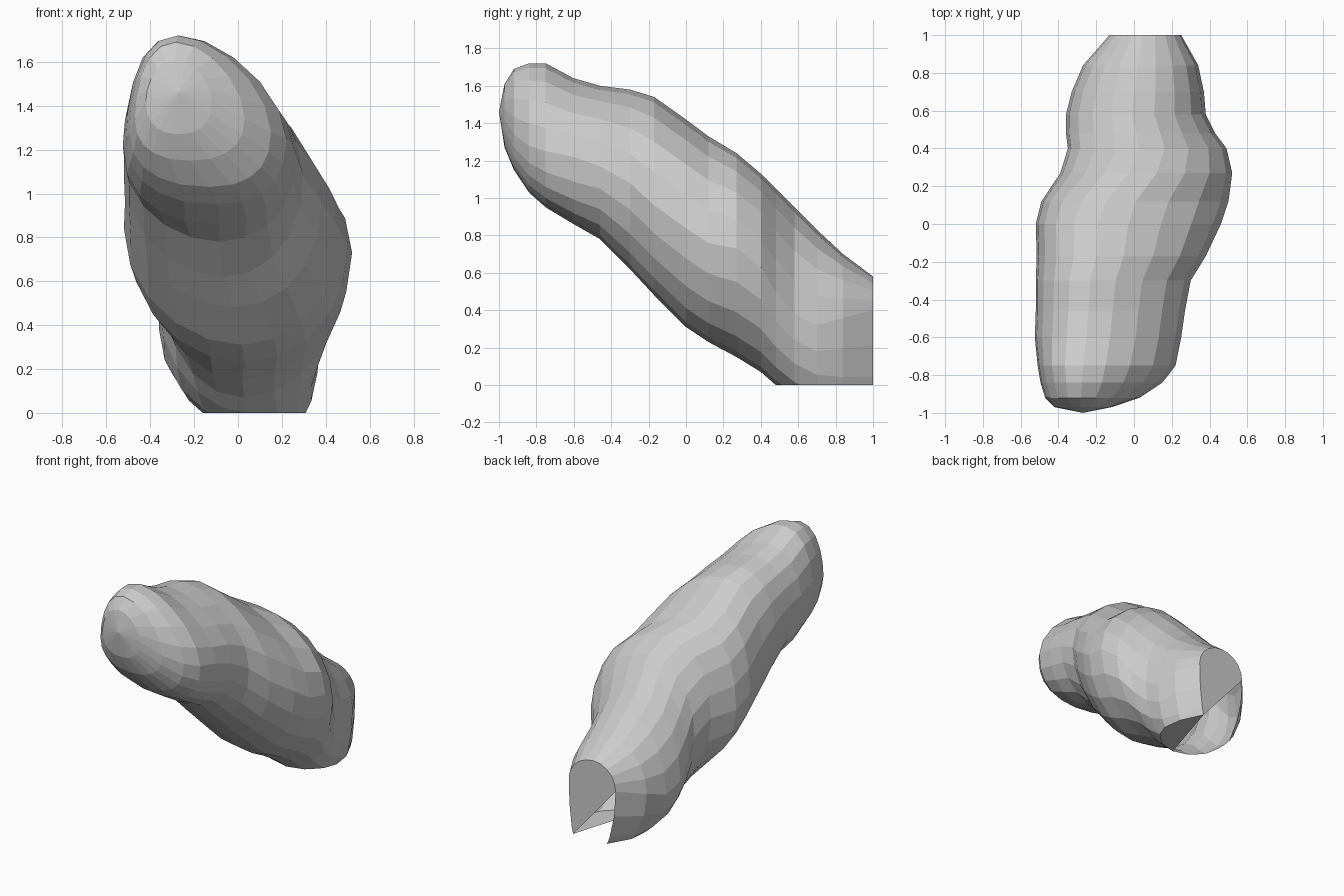
import bpy, bmesh
from math import sin, cos, tau, atan2, copysign

if "Cube" in bpy.data.objects:
    bpy.data.objects.remove(bpy.data.objects["Cube"])

# Stations along the body:
# y, left x, right x, low z, widest z, high z, top lean (left), bottom lean (right)
STATIONS = [
    (-0.97, -0.42, -0.12, 1.27, 1.42, 1.61, 0.1, 0.0),
    (-0.92, -0.47, 0.03, 1.15, 1.34, 1.69, 0.25, 0.0),
    (-0.84, -0.495, 0.15, 1.03, 1.28, 1.72, 0.32, 0.1),
    (-0.75, -0.51, 0.22, 0.95, 1.25, 1.72, 0.35, 0.1),
    (-0.60, -0.525, 0.25, 0.86, 1.22, 1.64, 0.3, 0.1),
    (-0.46, -0.52, 0.27, 0.78, 1.17, 1.60, 0.3, 0.1),
    (-0.30, -0.52, 0.30, 0.62, 1.08, 1.58, 0.3, 0.1),
    (-0.17, -0.515, 0.38, 0.48, 0.96, 1.54, 0.3, 0.1),
    (0.00, -0.52, 0.46, 0.31, 0.84, 1.42, 0.33, 0.1),
    (0.12, -0.49, 0.50, 0.23, 0.76, 1.33, 0.32, 0.05),
    (0.27, -0.39, 0.52, 0.15, 0.73, 1.24, 0.2, -0.1),
    (0.40, -0.35, 0.49, 0.07, 0.63, 1.13, 0.1, -0.1),
    (0.48, -0.36, 0.43, 0.00, 0.50, 1.05, 0.05, 0.05),
    (0.58, -0.36, 0.38, -0.07, 0.38, 0.95, 0.05, 0.2),
    (0.70, -0.33, 0.37, -0.13, 0.32, 0.83, 0.05, 0.3),
    (0.84, -0.27, 0.34, -0.18, 0.36, 0.70, 0.05, 0.25),
    (1.00, -0.13, 0.25, -0.20, 0.40, 0.58, 0.05, 0.2),
]
SIDES = 20


def ring_point(station, i):
    """Egg-shaped cross-section point; the head is boxier below, pointier above."""
    y, xl, xr, zl, zc, zh, top, bottom = station
    a = tau * i / SIDES
    s = sin(a)
    lean, rz = (top, zh - zc) if s > 0 else (bottom, zc - zl)
    c = cos(a + lean * abs(s))
    if y < -0.5:
        p = 1.12 if s > 0 else 0.85
        s = copysign(abs(s) ** p, s)
        if p < 1:
            c = copysign(abs(c) ** p, c)
    return (xl + xr) / 2 + (xr - xl) / 2 * c, y, zc + rz * s


bm = bmesh.new()

# Lofted rings
rings = [[bm.verts.new(ring_point(st, i)) for i in range(SIDES)] for st in STATIONS]
for a, b in zip(rings, rings[1:]):
    for i in range(SIDES):
        j = (i + 1) % SIDES
        bm.faces.new((a[i], a[j], b[j], b[i]))

# Rounded front tip
tip = bm.verts.new((-0.27, -1.0, 1.46))
for i in range(SIDES):
    bm.faces.new((tip, rings[0][(i + 1) % SIDES], rings[0][i]))

# Trim at the ground plane
bmesh.ops.bisect_plane(bm, geom=bm.verts[:] + bm.edges[:] + bm.faces[:],
                       plane_co=(0, 0, 0), plane_no=(0, 0, 1), clear_inner=True)
ground = sorted((v for v in bm.verts if abs(v.co.z) < 1e-5), key=lambda v: v.co.y)
end = [v for v in bm.verts if v.co.y > 0.999]
corner = max((v for v in end if v.co.z < 1e-4), key=lambda v: v.co.x)

# Underside cap: right half only, the left stays open
front = ground[0]


def right_of_split(v):
    d, p = corner.co - front.co, v.co - front.co
    return d.x * p.y - d.y * p.x < -1e-6


bm.faces.new([front] + [v for v in ground if right_of_split(v)
                        and v not in (front, corner)] + [corner])

# Back end cap: the part above a slanted line, leaving a notch at lower left
notch = min(end, key=lambda v: v.co.x)
d = notch.co - corner.co
cap = [v for v in end if v in (corner, notch)
       or d.x * (v.co.z - corner.co.z) - d.z * (v.co.x - corner.co.x) < -1e-6]
mx = sum(v.co.x for v in cap) / len(cap)
mz = sum(v.co.z for v in cap) / len(cap)
cap.sort(key=lambda v: atan2(v.co.z - mz, v.co.x - mx))
bm.faces.new(cap)

bmesh.ops.recalc_face_normals(bm, faces=bm.faces[:])
mesh = bpy.data.meshes.new("body")
bm.to_mesh(mesh)
bm.free()
bpy.context.collection.objects.link(bpy.data.objects.new("body", mesh))
